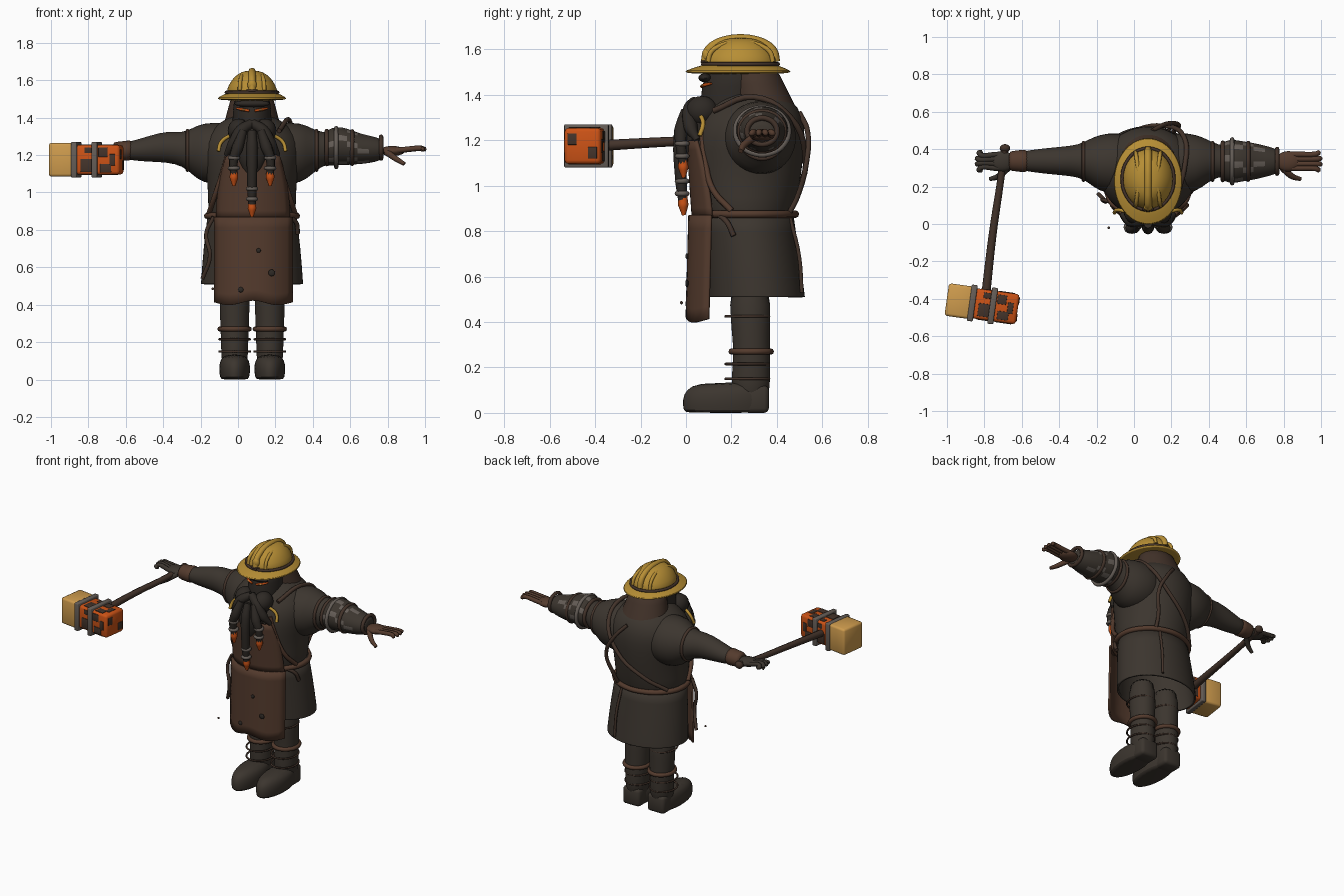
import bpy, bmesh, math, random
from mathutils import Vector, Matrix

random.seed(4)
if "Cube" in bpy.data.objects:
    bpy.data.objects.remove(bpy.data.objects["Cube"])
CX = 0.075  # body centre line


def material(name, r, g, b):
    m = bpy.data.materials.new(name)
    m.use_nodes = True
    m.diffuse_color = (r, g, b, 1)
    m.node_tree.nodes["Principled BSDF"].inputs["Base Color"].default_value = (r, g, b, 1)
    return m


CLOTH = material("charcoal cloth", .045, .036, .028)
BEARD = material("black beard", .027, .022, .018)
BROWN = material("brown leather", .088, .043, .026)
STRAP = material("dark leather", .056, .033, .023)
YELLOW = material("helmet yellow", .47, .27, .035)
TAN = material("tan block", .62, .33, .075)
ORANGE = material("hot orange", .60, .085, .008)
GREY = material("worn metal", .13, .11, .095)


def finish(name, bm, *mats, sub=0, angle=50):
    bmesh.ops.recalc_face_normals(bm, faces=bm.faces)
    me = bpy.data.meshes.new(name)
    bm.to_mesh(me)
    bm.free()
    ob = bpy.data.objects.new(name, me)
    bpy.context.collection.objects.link(ob)
    for m in mats:
        me.materials.append(m)
    if sub:
        ob.modifiers.new("smooth", "SUBSURF").levels = sub
        ob.modifiers["smooth"].render_levels = sub
    bpy.ops.object.select_all(action="DESELECT")
    ob.select_set(True)
    bpy.context.view_layer.objects.active = ob
    bpy.ops.object.shade_smooth_by_angle(angle=math.radians(angle))
    return ob


def loft(name, mats, rings, axis="z", n=20, caps=True, sub=1, rule=None):
    """Rings are (along axis, centre a, centre b, radius a, radius b)."""
    bm = bmesh.new()
    loops = []
    for t, ca, cb, ra, rb in rings:
        loop = []
        for i in range(n):
            w = math.tau * i / n
            a, b = ca + ra * math.cos(w), cb + rb * math.sin(w)
            loop.append(bm.verts.new((a, b, t) if axis == "z" else (t, a, b)))
        loops.append(loop)
    for j, (lo, hi) in enumerate(zip(loops, loops[1:])):
        for i in range(n):
            k = (i + 1) % n
            f = bm.faces.new((lo[i], lo[k], hi[k], hi[i]))
            f.material_index = rule(i, j) if rule else 0
    if caps:
        bm.faces.new(loops[0])
        bm.faces.new(loops[-1])
    return finish(name, bm, *mats, sub=sub)


def ball(name, mat, loc, size):
    bm = bmesh.new()
    bmesh.ops.create_uvsphere(bm, u_segments=20, v_segments=12, radius=1,
                              matrix=Matrix.Translation(loc) @ Matrix.Diagonal((*size, 1)))
    return finish(name, bm, mat)


def box(name, mat, loc, size, turn=0, bevel=.01):
    bm = bmesh.new()
    bmesh.ops.create_cube(bm, size=1, matrix=Matrix.Diagonal((*size, 1)))
    bmesh.ops.bevel(bm, geom=bm.edges[:], offset=bevel, segments=2, affect="EDGES", profile=.5)
    bm.transform(Matrix.Translation(loc) @ Matrix.Rotation(turn, 4, "Z"))
    return finish(name, bm, mat)


def tube(name, mat, pts, radius, taper=None, closed=False):
    cu = bpy.data.curves.new(name, "CURVE")
    cu.dimensions, cu.bevel_depth, cu.bevel_resolution = "3D", radius, 2
    cu.use_fill_caps, cu.resolution_u = True, 5
    sp = cu.splines.new("BEZIER")
    sp.bezier_points.add(len(pts) - 1)
    sp.use_cyclic_u = closed
    for i, (p, co) in enumerate(zip(sp.bezier_points, pts)):
        p.co, p.handle_left_type, p.handle_right_type = co, "AUTO", "AUTO"
        p.radius = taper[i] if taper else 1
    tmp = bpy.data.objects.new(name + "_path", cu)
    bm = bmesh.new()
    bm.from_mesh(bpy.data.meshes.new_from_object(tmp))
    bpy.data.objects.remove(tmp)
    for f in bm.faces:
        f.material_index = 0
    return finish(name, bm, mat)


def hoop(name, mat, loc, ra, rb, radius, axis="z"):
    pts = []
    for i in range(10):
        a, b = ra * math.cos(math.tau * i / 10), rb * math.sin(math.tau * i / 10)
        pts.append(Vector(loc) + Vector((a, b, 0) if axis == "z" else (0, a, b)))
    return tube(name, mat, pts, radius, closed=True)


def sheet(name, mat, fn, thick=.012, nu=14, nv=8):
    bm = bmesh.new()
    g = [[bm.verts.new(fn(2 * i / nu - 1, j / nv)) for i in range(nu + 1)] for j in range(nv + 1)]
    for j in range(nv):
        for i in range(nu):
            bm.faces.new((g[j][i], g[j][i + 1], g[j + 1][i + 1], g[j + 1][i]))
    ob = finish(name, bm, mat)
    ob.modifiers.new("thickness", "SOLIDIFY").thickness = thick
    ob.modifiers["thickness"].offset = 0
    return ob


# Boots and legs
for side, x in (("right", -.018), ("left", .17)):
    loft(side + "_leg", [CLOTH], [(.04, x, .285, .07, .08), (.15, x, .285, .072, .088),
         (.26, x, .29, .076, .08), (.36, x, .285, .08, .085), (.6, x, .28, .085, .1)])
    loft(side + "_boot", [CLOTH], [(.0, x, .175, .065, .17), (.005, x, .175, .08, .19),
         (.06, x, .175, .085, .193), (.1, x, .18, .08, .185), (.135, x, .2, .055, .15)])
    box(side + "_heel", CLOTH, (x, .31, .06), (.13, .11, .12), bevel=.02)
    hoop(side + "_boot_cuff", BROWN, (x, .287, .27), .078, .086, .014)
    for z in (.15, .215, .425):
        hoop(side + "_boot_lace", STRAP, (x, .27, z), .082, .095, .006)

# Coat skirt, belt and torso
loft("coat_skirt", [CLOTH], [(.51, CX, .31, .275, .215), (.515, CX, .31, .275, .215),
     (.7, CX, .293, .262, .206), (.89, CX, .272, .238, .2)], n=28, caps=False
     ).modifiers.new("thickness", "SOLIDIFY").thickness = .012
loft("torso", [CLOTH], [(.8, CX, .27, .22, .19), (.9, CX, .262, .237, .215),
     (1.0, CX, .266, .236, .235), (1.1, CX, .27, .245, .245), (1.22, CX, .278, .27, .25),
     (1.31, CX, .29, .25, .225), (1.38, CX, .3, .17, .17), (1.42, CX, .29, .08, .1)], n=28)
hoop("belt", BROWN, (CX, .268, .875), .24, .212, .017)
tube("coat_back_seam", STRAP, [(.17, .458, .86), (.185, .498, .69), (.19, .51, .53)], .009)

# Apron and bib
sheet("apron", BROWN, lambda u, v: (.082 + .207 * u, .004 + .095 * abs(u) ** 2.5 + .012 * v,
                                    .41 + .46 * v + .012 * math.cos(5 * u) * (1 - v)))


def bib_point(u, v):
    w = u * (.195 - .055 * v * v)
    return (.08 + w, .265 - (.222 + .024 * v) * math.sqrt(1 - (w / .25) ** 2) - .012, .86 + .34 * v)


sheet("apron_bib", BROWN, bib_point)
for x, z, r in ((.015, .48, .014), (.11, .69, .012), (.18, .57, .018)):
    ball("apron_hole", BEARD, (x, .004, z), (r, .007, r))
for s in (-1, 1):
    tube("bib_strap", BROWN, [(CX + s * .12, .07, 1.24), (CX + s * .16, .085, 1.1),
         (CX + s * .2, .12, .98), (CX + s * .23, .2, .89)], .014)
    tube("collar_trim", YELLOW, [(CX + s * .11, .065, 1.31), (CX + s * .165, .075, 1.27),
         (CX + s * .18, .06, 1.22)], .01)

# Cross-body strap and slack cord on the back
tube("back_strap", STRAP, [(.22, .12, 1.33), (.27, .3, 1.39), (.27, .46, 1.3), (.16, .525, 1.13),
     (-.02, .485, .98), (-.13, .39, .89)], .013)
tube("back_cord", STRAP, [(.1, .5, 1.32), (.17, .535, 1.24), (.24, .53, 1.1), (.21, .49, .95),
     (.2, .455, .88)], .012)
tube("hip_cord", STRAP, [(-.13, .12, .87), (-.17, .13, .78), (-.15, .12, .66), (-.19, .16, .54)], .011)
tube("hip_loop", STRAP, [(.25, .13, .88), (.31, .18, .84), (.32, .21, .78)], .012)
ball("loose_chip", STRAP, (-.135, -.02, .485), (.007, .007, .007))

# Arms
for s, side in ((-1, "right"), (1, "left")):
    prof = ((.05, 1.22, .13, .15), (.16, 1.21, .17, .165), (.26, 1.21, .155, .165),
            (.32, 1.22, .115, .125), (.37, 1.23, .088, .09), (.45, 1.245, .078, .085),
            (.54, 1.235, .07, .072), (.62, 1.225, .06, .056), (.69, 1.222, .05, .045))
    loft(side + "_arm", [CLOTH], [(CX + s * d, .325 if d < .3 else .337, z, ry, rz)
                                  for d, z, ry, rz in prof], axis="x")
    hoop(side + "_sleeve_seam", STRAP, (CX + s * .345, .335, 1.225), .1, .105, .01, "x")

loft("right_wrist_wrap", [BROWN], [(-.67, .337, 1.222, .048, .044), (-.655, .337, 1.222, .054, .05),
     (-.6, .337, 1.222, .06, .053), (-.56, .337, 1.227, .064, .06)], axis="x")

# Patched gauntlet on the left forearm
loft("left_gauntlet", [CLOTH, GREY], [(.46, .335, 1.23, .08, .075), (.48, .335, 1.24, .11, .1),
     (.53, .335, 1.25, .12, .105), (.58, .335, 1.245, .108, .1), (.64, .335, 1.235, .1, .085),
     (.7, .335, 1.23, .085, .075), (.765, .335, 1.23, .068, .06), (.775, .335, 1.23, .045, .04)],
     axis="x", rule=lambda i, j: int(1 <= j <= 4 and (i * 7 + j * 5) % 11 < 3))
for x, r, m in ((.475, .1, STRAP), (.525, .117, GREY), (.61, .098, STRAP), (.765, .066, STRAP)):
    hoop("gauntlet_band", m, (x, .335, 1.24), r, r * .88, .012, "x")


# Hands
def hand(side, s, x0, reach, mat):
    ball(side + "_palm", mat, (x0 + s * .05, .335, 1.222), (.068, .055, .027))
    for i in range(4):
        o = i - 1.5
        tip = reach - .012 * abs(o)
        tube(side + "_finger", mat, [(x0 + s * .07, .335 + .024 * o, 1.225),
             (x0 + s * (.07 + tip) / 1.3, .335 + .03 * o, 1.232),
             (x0 + s * tip, .335 + .034 * o, 1.226)], .014, (1.1, 1, .7))
    tube(side + "_thumb", mat, [(x0 + s * .02, .3, 1.215), (x0 + s * .07, .255, 1.18),
         (x0 + s * .115, .24, 1.152)], .016, (1.2, 1, .7))


hand("left", 1, .775, .222, BROWN)
hand("right", -1, -.655, .175, CLOTH)

# Hammer
TURN, HC = math.radians(-8), Vector((-.81, -.43, 1.175))


def on_hammer(x, y=0, z=0):
    return HC + Matrix.Rotation(TURN, 3, "Z") @ Vector((x, y, z))


tube("hammer_handle", STRAP, [(-.795, -.4, 1.175), (-.755, -.05, 1.195), (-.715, .22, 1.205),
     (-.69, .41, 1.22)], .021, (1.15, 1, .9, 1))
ball("hammer_pommel", STRAP, (-.69, .405, 1.22), (.028, .022, .025))
box("hammer_tan_block", TAN, on_hammer(-.118), (.15, .175, .18), TURN, .014)
box("hammer_orange_block", ORANGE, on_hammer(.065), (.25, .162, .158), TURN, .016)
box("hammer_end_cap", ORANGE, on_hammer(.165), (.05, .14, .13), TURN, .016)
for x in (-.055, .055):
    box("hammer_band", GREY, on_hammer(x), (.032, .196, .19), TURN, .006)
for x, z, w, h in ((.01, -.03, .06, .07), (.1, .04, .05, .05), (.115, -.045, .06, .045),
                   (.02, .05, .04, .03), (.15, .0, .03, .06)):
    for s in (-1, 1):
        box("scorch_side", STRAP, on_hammer(x, s * .081, z), (w, .007, h), TURN, .002)
        box("scorch_top", STRAP, on_hammer(x, z, s * .079), (w, h, .007), TURN, .002)
for s in (-1, 1):
    box("scorch_end", STRAP, on_hammer(.19, s * .045, -s * .03), (.007, .04, .05), TURN, .002)

# Head and hood
loft("head", [BEARD], [(1.25, CX, .2, .1, .14), (1.34, CX, .2, .11, .14),
     (1.44, CX, .21, .102, .143), (1.53, CX, .22, .1, .13)])
loft("neck_hood", [STRAP], [(1.27, CX, .36, .18, .155), (1.28, CX, .36, .178, .155),
     (1.36, CX, .34, .155, .14), (1.45, CX, .315, .128, .117), (1.53, CX, .3, .115, .1)])
for s in (-1, 1):
    tube("eye", ORANGE, [(CX + s * .015, .068, 1.437), (CX + s * .05, .08, 1.443),
         (CX + s * .082, .11, 1.45)], .008, (.8, 1, .7))
    ball("eye_glow", TAN, (CX + s * .045, .072, 1.442), (.012, .007, .005))
    ball("cheek_beard", BEARD, (CX + s * .07, .07, 1.33), (.06, .07, .065))
    tube("moustache", BEARD, [(CX, .04, 1.37), (CX + s * .06, .015, 1.33), (CX + s * .1, .02, 1.26),
         (CX + s * .14, .05, 1.2)], .032, (.8, 1, 1, .4))
ball("brow", BEARD, (CX, .085, 1.475), (.095, .03, .02))

# Beard and braids
loft("beard", [BEARD], [(1.08, CX, .03, .03, .03), (1.18, CX, .03, .085, .055),
     (1.27, CX, .05, .11, .08), (1.37, CX, .1, .1, .07)])
for dx, end in ((-.097, 1.035), (0, .87), (.097, 1.035)):
    x = CX + dx
    tube("braid", BEARD, [(CX + dx * .5, .0, 1.33), (CX + dx * .8, -.022, 1.24),
         (x, -.022, end + .15), (x, -.012, end + .05)], .028, (.8, 1.1, .9, .7))
    tube("braid_tip", ORANGE, [(x, -.014, end + .085), (x, -.012, end + .045), (x, -.01, end)],
         .023, (.85, 1, .35))
    for k in range(2):
        hoop("braid_ring", GREY, (x, -.017, end + .095 + .055 * k), .022, .022, .011)

# Helmet
loft("helmet_brim", [YELLOW], [(1.492, CX, .228, .12, .15), (1.495, CX, .228, .185, .235),
     (1.507, CX, .228, .187, .237), (1.525, CX, .235, .15, .18), (1.535, CX, .235, .13, .16)], n=28)
loft("helmet_dome", [YELLOW], [(1.51, CX, .24, .14, .168), (1.55, CX, .24, .137, .163),
     (1.6, CX, .24, .112, .138), (1.635, CX, .24, .077, .1), (1.652, CX, .24, .035, .05)], n=28)
hoop("helmet_band", STRAP, (CX, .24, 1.535), .138, .165, .009)
for dx, r, top in ((0, .02, 1.647), (-.055, .011, 1.632), (.055, .011, 1.632)):
    arc = [math.pi * i / 8 for i in range(9)]
    k = 1 - abs(dx) * 1.5
    tube("helmet_ridge", YELLOW, [(CX + dx * (.8 + .4 * abs(math.cos(a))), .24 - .155 * k * math.cos(a),
         1.545 + (top - 1.545) * math.sin(a) ** .8) for a in arc], r)
ball("helmet_badge", YELLOW, (CX, .09, 1.575), (.025, .02, .03))
hoop("helmet_badge_rim", STRAP, (CX, .085, 1.545), .025, .015, .006)
